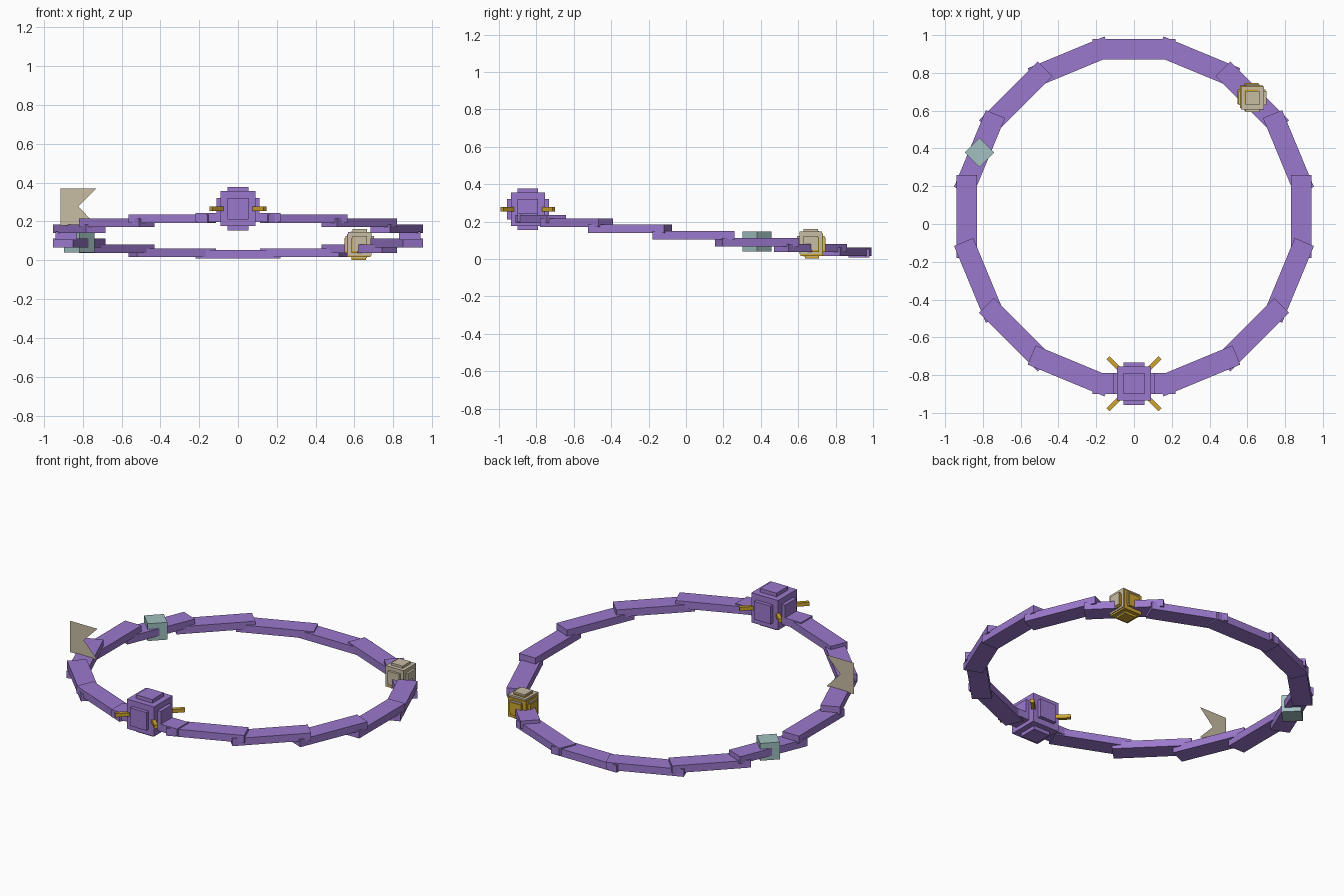
import bpy
import bmesh
from math import sin, cos, pi
from mathutils import Matrix, Vector

old = bpy.data.objects.get("Cube")
if old:
    bpy.data.objects.remove(old, do_unlink=True)


def material(name, rgb):
    mat = bpy.data.materials.new(name)
    mat.use_nodes = True
    mat.diffuse_color = (*rgb, 1)
    mat.node_tree.nodes["Principled BSDF"].inputs["Base Color"].default_value = (*rgb, 1)
    return mat


purple = material("purple", (0.33, 0.19, 0.61))
gold = material("gold", (0.62, 0.37, 0.03))
beige = material("beige", (0.58, 0.51, 0.37))
teal = material("pale_teal", (0.36, 0.53, 0.53))


def add_box(bm, size, place):
    bmesh.ops.create_cube(bm, size=1, matrix=place @ Matrix.Diagonal((*size, 1)))


def finish(bm, name, mat, location=(0, 0, 0), yaw=0):
    mesh = bpy.data.meshes.new(name)
    bm.to_mesh(mesh)
    bm.free()
    mesh.materials.append(mat)
    obj = bpy.data.objects.new(name, mesh)
    obj.location = location
    obj.rotation_euler.z = yaw
    bpy.context.collection.objects.link(obj)
    return obj


def box(name, size, location, mat, yaw=0):
    bm = bmesh.new()
    add_box(bm, size, Matrix.Identity(4))
    return finish(bm, name, mat, location, yaw)


def plated_cube(name, location, core, plate, reach, mat):
    """Cube with a raised square plate on each side; sizes are half widths."""
    bm = bmesh.new()
    add_box(bm, [2 * core] * 3, Matrix.Identity(4))
    depth = reach - core
    for axis in range(3):
        for side in (-1, 1):
            centre = Vector((0, 0, 0))
            centre[axis] = side * (core + depth / 2)
            size = [2 * plate] * 3
            size[axis] = depth
            add_box(bm, size, Matrix.Translation(centre))
    return finish(bm, name, mat, location)


# Ring of level, overlapping bars that step down towards the back
RADIUS, CENTRE_Y, MID_Z, RISE = 0.885, 0.04, 0.126, 0.095
COUNT = 16


def ring_point(angle):
    return Vector((RADIUS * cos(angle), CENTRE_Y + RADIUS * sin(angle),
                   MID_Z - RISE * sin(angle)))


for i in range(COUNT):
    a = 2 * pi * i / COUNT
    box(f"ring_segment_{i + 1}", (0.11, 0.44, 0.045), ring_point(a), purple, a)

# Large plated cube at the front with crossed rods through it
hub = Vector((0, ring_point(-pi / 2).y, 0.266))
plated_cube("front_cube", hub, 0.09, 0.055, 0.112, purple)
for name, yaw in (("diagonal_rod_a", pi / 4), ("diagonal_rod_b", -pi / 4)):
    box(name, (0.39, 0.022, 0.022), hub, gold, yaw)

# Small plated cube at the back, in two interlocked colours
plated_cube("small_cube_beige", (0.627, 0.667, 0.086), 0.06, 0.038, 0.074, beige)
plated_cube("small_cube_gold", (0.622, 0.673, 0.076), 0.06, 0.038, 0.074, gold)

# Turned block on the left-hand side of the ring
block_at = ring_point(pi - pi / 8)
box("turned_block", (0.11, 0.11, 0.105), block_at + Vector((0, 0, 0.004)), teal, pi / 4)

# Notched pennant standing on the ring
bm = bmesh.new()
outline = [(-0.915, 0.18), (-0.73, 0.18), (-0.822, 0.277), (-0.73, 0.37), (-0.915, 0.37)]
bm.faces.new([bm.verts.new((x, 0, z)) for x, z in outline])
finish(bm, "pennant", beige, (0, -0.305, 0))
